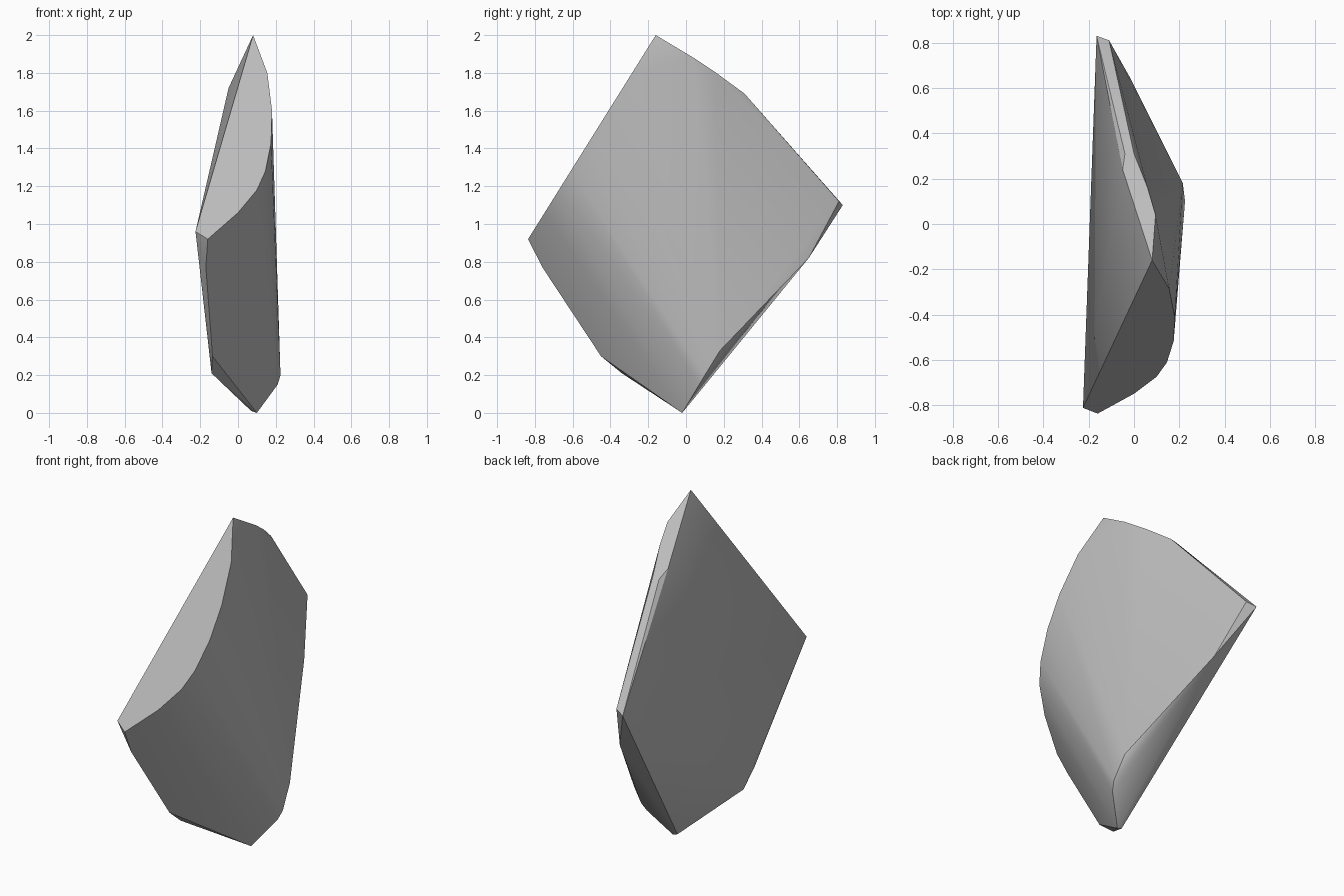
import bpy
import bmesh
import math

default_cube = bpy.data.objects.get("Cube")
if default_cube:
    bpy.data.objects.remove(default_cube, do_unlink=True)


def make_material(name, colour):
    material = bpy.data.materials.new(name)
    material.use_nodes = True
    material.diffuse_color = colour
    shader = next(n for n in material.node_tree.nodes if n.type == "BSDF_PRINCIPLED")
    shader.inputs["Base Color"].default_value = colour
    shader.inputs["Roughness"].default_value = 0.8
    return material


def front_cut(x, z):
    """Place a profile point on the sloping flat front cut."""
    slope = 0.626
    return (x, -0.16 - (2 - z) * slope, z)


# Rim of the flat front cut, from the peak round to the front corner
front_rim = [front_cut(x, z) for x, z in (
    (0.08, 2), (0.155, 1.8), (0.18, 1.6), (0.175, 1.43), (0.145, 1.28),
    (0.1, 1.18), (0, 1.06), (-0.16, 0.92), (-0.225, 0.96))]

# Narrow top strip running down to the back corner
top_strip = [(0.095, 0.04, 1.88), (0.06, 0.16, 1.8), (0, 0.31, 1.69),
             (-0.05, 0.24, 1.72), (-0.04, 0.31, 1.68),
             (-0.11, 0.81, 1.12), (-0.165, 0.83, 1.1)]

# Lower back edge, bulging out and running down to the base
back_edge = [(-0.02, 0.65, 0.82), (0.215, 0.18, 0.33),
             (0.225, 0.1, 0.2), (0.21, 0.07, 0.15)]

# Base tip and the lower front edge
base_edge = [(0.1, -0.02, 0), (0.07, -0.02, 0.01), (-0.14, -0.34, 0.21),
             (-0.135, -0.45, 0.3), (-0.17, -0.76, 0.77)]

# Wrap the edges in a solid chipped stone
bm = bmesh.new()
for edge_points in (front_rim, top_strip, back_edge, base_edge):
    for point in edge_points:
        bm.verts.new(point)
hull = bmesh.ops.convex_hull(bm, input=bm.verts[:])
spare = {v for v in hull["geom_interior"] + hull["geom_unused"]
         if isinstance(v, bmesh.types.BMVert)}
bmesh.ops.delete(bm, geom=list(spare), context="VERTS")
bmesh.ops.recalc_face_normals(bm, faces=bm.faces[:])

mesh = bpy.data.meshes.new("stone_shard")
bm.to_mesh(mesh)
bm.free()
mesh.materials.append(make_material("stone grey", (0.5, 0.5, 0.5, 1)))
shard = bpy.data.objects.new("stone_shard", mesh)
bpy.context.collection.objects.link(shard)

# Soft flanks with crisp broken edges
bpy.ops.object.select_all(action="DESELECT")
shard.select_set(True)
bpy.context.view_layer.objects.active = shard
bpy.ops.object.shade_smooth_by_angle(angle=math.radians(30))
